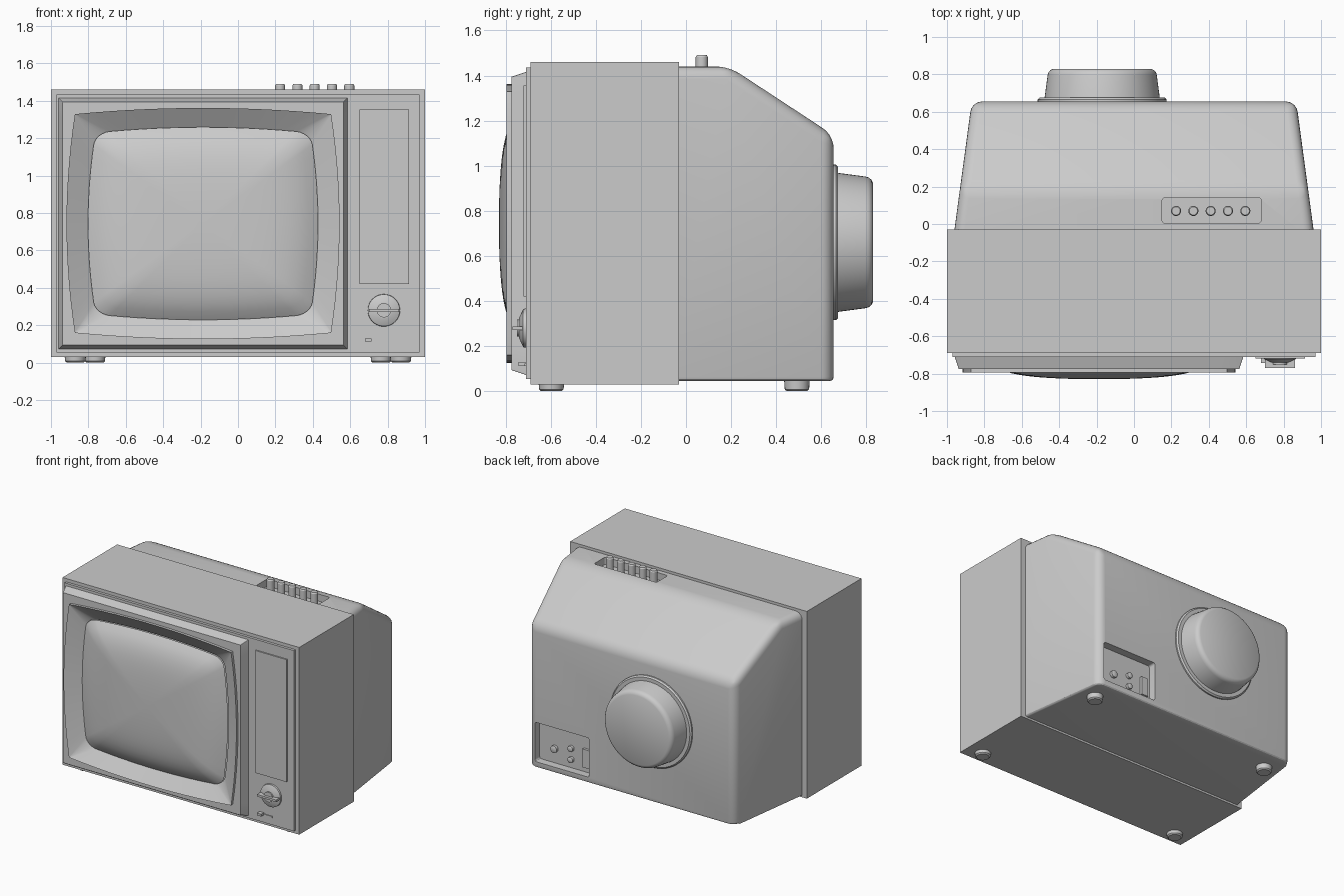
import bpy, bmesh, math
from mathutils import Vector, Matrix

if "Cube" in bpy.data.objects:
    bpy.data.objects.remove(bpy.data.objects["Cube"], do_unlink=True)

grey = bpy.data.materials.new("plain grey")
grey.use_nodes = True
COLOUR = (0.6, 0.6, 0.6, 1)
grey.diffuse_color = COLOUR
grey.node_tree.nodes["Principled BSDF"].inputs["Base Color"].default_value = COLOUR


def finish(name, bm, smooth=True, angle=30):
    bmesh.ops.recalc_face_normals(bm, faces=bm.faces)
    me = bpy.data.meshes.new(name)
    bm.to_mesh(me)
    bm.free()
    me.materials.append(grey)
    ob = bpy.data.objects.new(name, me)
    bpy.context.collection.objects.link(ob)
    if smooth:
        shade(ob, angle)
    return ob


def shade(ob, angle=30):
    bpy.ops.object.select_all(action='DESELECT')
    ob.select_set(True)
    bpy.context.view_layer.objects.active = ob
    bpy.ops.object.shade_smooth_by_angle(angle=math.radians(angle))


def box(name, x, y, z, bevel=0.0, axis=None):
    """Box from ranges; bevel rounds all edges, or only those along one axis."""
    bm = bmesh.new()
    bmesh.ops.create_cube(bm, size=1)
    for v in bm.verts:
        v.co = Vector([(a + b) / 2 + c * (b - a) for (a, b), c in zip((x, y, z), v.co)])
    if bevel:
        es = [e for e in bm.edges if axis is None or
              abs((e.verts[1].co - e.verts[0].co).normalized()[axis]) > 0.9]
        bmesh.ops.bevel(bm, geom=es, offset=bevel, segments=3, profile=0.5, affect='EDGES')
    return finish(name, bm, bevel > 0)


def lathe(name, profile, loc, axis='Z', seg=32):
    """Turn (radius, height) points around an axis; height runs along +z or +y."""
    bm = bmesh.new()
    rings = []
    for r, h in profile:
        ring = []
        for i in range(seg):
            a = 2 * math.pi * i / seg
            p = (r * math.cos(a), r * math.sin(a), h)
            if axis == 'Y':
                p = (p[0], h, p[1])
            ring.append(bm.verts.new(Vector(p) + Vector(loc)))
        rings.append(ring)
    bridge(bm, rings)
    bm.faces.new(rings[0])
    bm.faces.new(rings[-1])
    return finish(name, bm)


def bridge(bm, rings):
    for a, b in zip(rings, rings[1:]):
        n = len(a)
        for i in range(n):
            bm.faces.new((a[i], a[(i + 1) % n], b[(i + 1) % n], b[i]))


def outline(hw, hh, bow_x=0.0, bow_z=0.0, r=0.004, arc=6, side=14):
    """Rounded rectangle with bowed sides, as (x, z) points about its centre."""
    square = []
    for k in range(4):
        a0 = k * math.pi / 2
        sx, sz = [(1, 1), (-1, 1), (-1, -1), (1, -1)][k]
        pts = [(sx * (1 - r) + r * math.cos(a0 + j * math.pi / 2 / arc),
                sz * (1 - r) + r * math.sin(a0 + j * math.pi / 2 / arc)) for j in range(arc + 1)]
        nx, nz = [(-1, 1), (-1, -1), (1, -1), (1, 1)][k]
        end = (nx * (1 - r) + r * math.cos(a0 + math.pi / 2),
               nz * (1 - r) + r * math.sin(a0 + math.pi / 2))
        for j in range(1, side):
            t = j / side
            pts.append((pts[arc][0] * (1 - t) + end[0] * t, pts[arc][1] * (1 - t) + end[1] * t))
        square += pts
    return [(u * (hw + bow_x * (1 - v * v)), v * (hh + bow_z * (1 - u * u))) for u, v in square]


# Cabinet and front plate
box("cabinet", (-1, 1), (-0.69, -0.03), (0.03, 1.46))
box("front_plate", (-0.97, 0.97), (-0.71, -0.68), (0.055, 1.435))

# Screen surround: bevelled bezel, bowed raised rim, slope in to the tube
CX, CZ = -0.187, 0.744
tube_edge = outline(0.575, 0.485, 0.04, 0.03, r=0.13)
bowed = outline(0.685, 0.585, 0.045, 0.033)
bm = bmesh.new()
loft = [(outline(0.775, 0.675), -0.70), (outline(0.75, 0.65), -0.775), (bowed, -0.775),
        (bowed, -0.795), (tube_edge, -0.725)]
bridge(bm, [[bm.verts.new((CX + x, y, CZ + z)) for x, z in pts] for pts, y in loft])
finish("screen_surround", bm, angle=25)

# Domed picture tube
bm = bmesh.new()
rings = []
for i in range(12):
    s = 1 - i / 12
    y = -0.83 + 0.035 * s ** 2 + 0.06 * s ** 6
    rings.append([bm.verts.new((CX + x * s, y, CZ + z * s)) for x, z in tube_edge])
bridge(bm, rings)
tip = bm.verts.new((CX, -0.83, CZ))
last = rings[-1]
for i in range(len(last)):
    bm.faces.new((last[i], last[(i + 1) % len(last)], tip))
finish("screen", bm, angle=60)

# Control panel, tuning knob and small lever
box("control_panel", (0.65, 0.915), (-0.72, -0.70), (0.42, 1.355))
KNOB = (0.78, -0.71, 0.28)
lathe("tuning_knob", [(0.087, 0.005), (0.085, -0.012), (0.045, -0.03), (0.038, -0.03),
                      (0.038, -0.04)], KNOB, 'Y', 40)
box("knob_grip", (0.70, 0.86), (-0.77, -0.725), (0.272, 0.288))
box("lever_slot", (0.68, 0.79), (-0.716, -0.70), (0.112, 0.122))
box("lever", (0.68, 0.715), (-0.742, -0.70), (0.112, 0.13))

# Rear shell: side profile, narrowing to the back, with rounded edges
profile = [(-0.05, 0.045), (-0.05, 1.44), (0.19, 1.44), (0.655, 1.135), (0.655, 0.045)]
bm = bmesh.new()
sides = [[bm.verts.new((s * (0.96 - 0.135 * (y + 0.03)), y, z)) for y, z in profile]
         for s in (-1, 1)]
bridge(bm, sides)
for ring in sides:
    bm.faces.new(ring)
edges = [e for e in bm.edges if max(v.co.y for v in e.verts) > 0]
bottom = [e for e in edges if all(v.co.z < 0.1 for v in e.verts)]
bmesh.ops.bevel(bm, geom=[e for e in edges if e not in bottom], offset=0.055, segments=5,
                profile=0.5, affect='EDGES')
low = [e for e in bm.edges if all(v.co.z < 0.05 for v in e.verts)
       and max(v.co.y for v in e.verts) > 0]
bmesh.ops.bevel(bm, geom=low, offset=0.018, segments=3, profile=0.5, affect='EDGES')
shell = finish("rear_shell", bm)

# Recesses for the push buttons and the rear sockets
cutters = [box("button_cutter", (0.15, 0.68), (0.005, 0.14), (1.385, 1.6), 0.015, 2),
           box("socket_cutter", (0.36, 0.82), (0.595, 0.8), (0.09, 0.39), 0.015, 1)]
for c in cutters:
    c.hide_render = True
    mod = shell.modifiers.new("recess", 'BOOLEAN')
    mod.operation, mod.object, mod.solver = 'DIFFERENCE', c, 'EXACT'
    bpy.ops.object.select_all(action='DESELECT')
    bpy.context.view_layer.objects.active = shell
    shell.select_set(True)
    bpy.ops.object.modifier_apply(modifier=mod.name)
    bpy.data.objects.remove(c, do_unlink=True)
shade(shell)

# Push buttons
for i in range(5):
    lathe(f"push_button_{i + 1}", [(0.027, 1.375), (0.027, 1.482), (0.022, 1.49)],
          (0.225 + 0.0925 * i, 0.07, 0), seg=24)

# Rear sockets
for i, (x, z, r) in enumerate([(0.69, 0.20, 0.027), (0.55, 0.24, 0.022), (0.55, 0.155, 0.022)]):
    lathe(f"socket_{i + 1}", [(r, 0.59), (r, 0.615), (r * 0.6, 0.62)], (x, 0, z), 'Y', 20)
box("socket_plate", (0.39, 0.445), (0.59, 0.615), (0.13, 0.27))

# Tube neck cover
lathe("neck_flange", [(0.345, 0.64), (0.345, 0.665), (0.335, 0.675)], (-0.17, 0, 0.66), 'Y', 64)
lathe("neck_cover", [(0.31, 0.66), (0.292, 0.795), (0.288, 0.81), (0.278, 0.822), (0.262, 0.83)],
      (-0.17, 0, 0.66), 'Y', 64)

# Feet: the rear pair sits closer together
for s, side in ((1, "left"), (-1, "right")):
    for pos, x, y, top in (("front", 0.87, -0.597, 0.035), ("rear", 0.765, 0.492, 0.05)):
        lathe(f"{pos}_{side}_foot", [(0.045, 0), (0.054, 0.008), (0.057, top)],
              (s * x, y, 0), seg=24)
